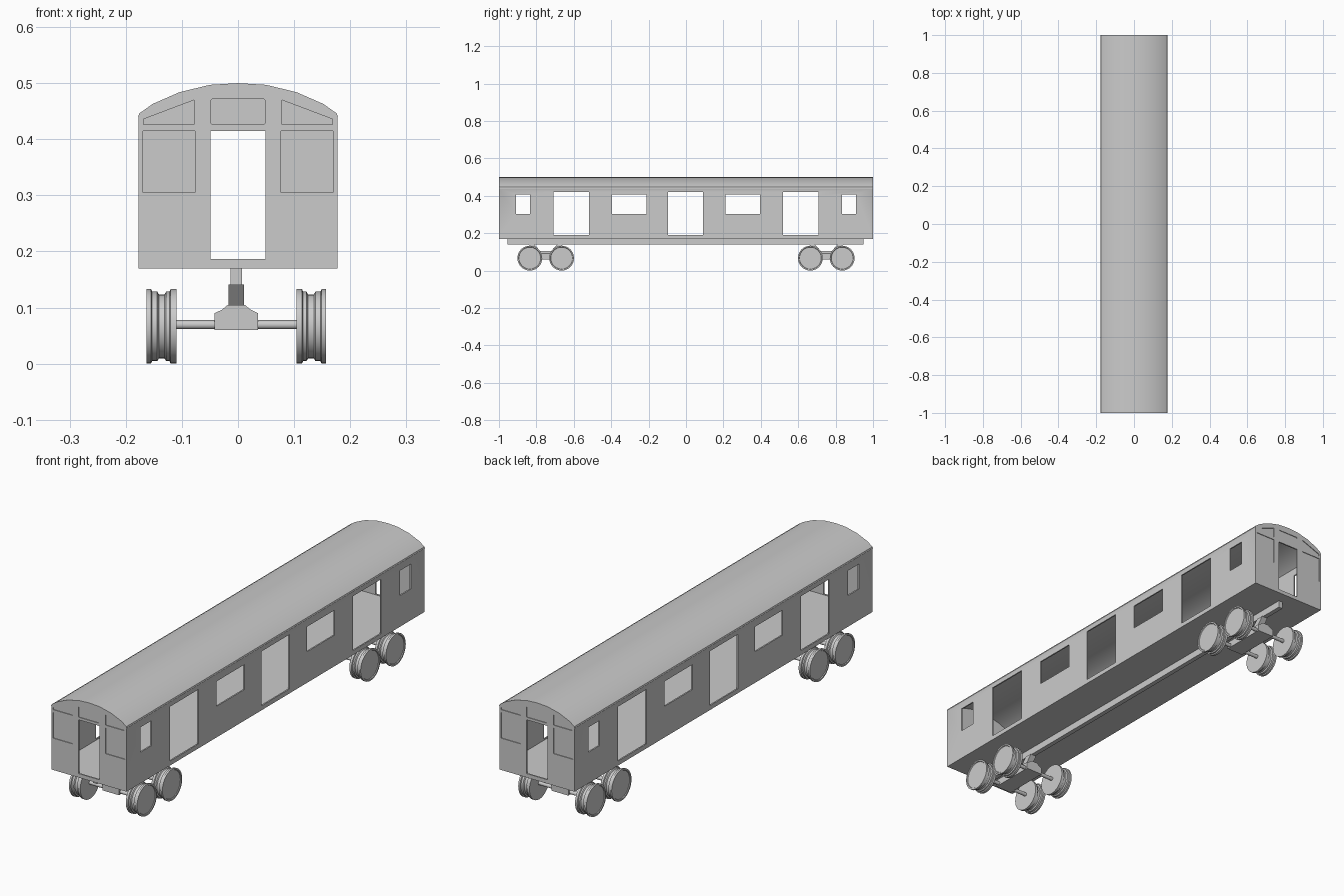
import bpy, bmesh, math
from mathutils import Vector, Matrix

if "Cube" in bpy.data.objects:
    bpy.data.objects.remove(bpy.data.objects["Cube"])


def mesh_object(name, bm, smooth=False):
    bmesh.ops.recalc_face_normals(bm, faces=bm.faces)
    me = bpy.data.meshes.new(name)
    bm.to_mesh(me)
    bm.free()
    ob = bpy.data.objects.new(name, me)
    bpy.context.collection.objects.link(ob)
    if smooth:
        select(ob)
        bpy.ops.object.shade_smooth_by_angle(angle=math.radians(30))
    return ob


def select(ob):
    bpy.ops.object.select_all(action='DESELECT')
    ob.select_set(True)
    bpy.context.view_layer.objects.active = ob


def add_prism(bm, pts, y0, y1):
    """Extrude an (x, z) outline along y."""
    a = [bm.verts.new((x, y0, z)) for x, z in pts]
    b = [bm.verts.new((x, y1, z)) for x, z in pts]
    bm.faces.new(a)
    bm.faces.new(b[::-1])
    n = len(pts)
    for i in range(n):
        bm.faces.new((a[i], b[i], b[(i + 1) % n], a[(i + 1) % n]))


def rect(x0, x1, z0, z1):
    return [(x0, z0), (x1, z0), (x1, z1), (x0, z1)]


def add_box(bm, x0, x1, y0, y1, z0, z1):
    add_prism(bm, rect(x0, x1, z0, z1), y0, y1)


def cut(target, bm, name):
    cutter = mesh_object(name, bm)
    cutter.hide_render = True
    mod = target.modifiers.new(name, 'BOOLEAN')
    mod.operation, mod.solver, mod.object = 'DIFFERENCE', 'EXACT', cutter
    select(target)
    bpy.ops.object.modifier_apply(modifier=mod.name)
    bpy.data.objects.remove(cutter)


def lathe(bm, profile, center, segs=32):
    """Revolve (x, radius) points around an x-parallel axis."""
    rings = []
    for x, r in profile:
        rings.append([bm.verts.new((x, center[0] + r * math.cos(t), center[1] + r * math.sin(t)))
                      for t in (2 * math.pi * i / segs for i in range(segs))])
    for a, b in zip(rings, rings[1:]):
        for i in range(segs):
            j = (i + 1) % segs
            bm.faces.new((a[i], a[j], b[j], b[i]))
    bm.faces.new(rings[0])
    bm.faces.new(rings[-1])


# Car body shell with arched roof
W, T = 0.177, 0.006
roof = [(0.178, 0.44), (0.176, 0.446), (0.152, 0.463), (0.104, 0.484), (0.05, 0.497)]
half = [(W, 0.17), (W, 0.438)] + roof
outer = half + [(0, 0.5)] + [(-x, z) for x, z in reversed(half)]
bm = bmesh.new()
add_prism(bm, outer, -1, 1)
body = mesh_object("car_body", bm)

inner_half = [(W - T, 0.184), (W - T, 0.44)] + [(x - T * 0.5, z - T) for x, z in roof[2:]]
inner = inner_half + [(0, 0.494)] + [(-x, z) for x, z in reversed(inner_half)]
bm = bmesh.new()
add_prism(bm, inner, -1 + T, 1 - T)
cut(body, bm, "cavity_cutter")

# Side doors and windows, end doors, recessed end panels
bm = bmesh.new()
openings = [(-0.095, 0.092, 0.189, 0.42)]
for s in (-1, 1):
    for a, b, z0, z1 in ((0.518, 0.708, 0.189, 0.42), (0.21, 0.396, 0.302, 0.408),
                         (0.833, 0.908, 0.302, 0.408)):
        openings.append((min(a * s, b * s), max(a * s, b * s), z0, z1))
for y0, y1, z0, z1 in openings:
    add_box(bm, -0.3, 0.3, y0, y1, z0, z1)
top_pane = [(-0.046, 0.426), (0.046, 0.426), (0.049, 0.429), (0.049, 0.469),
            (0.046, 0.472), (-0.046, 0.472), (-0.049, 0.469), (-0.049, 0.429)]
for s in (-1, 1):
    add_prism(bm, rect(-0.049, 0.049, 0.1865, 0.415), s * 0.97, s * 1.03)
    add_prism(bm, top_pane, s * 0.997, s * 1.03)
    for m in (-1, 1):
        slope = [(0.078, 0.426), (0.168, 0.426), (0.168, 0.436), (0.078, 0.47)]
        add_prism(bm, [(m * x, z) for x, z in slope], s * 0.997, s * 1.03)
        add_prism(bm, [(m * x, z) for x, z in rect(0.077, 0.169, 0.305, 0.415)], s * 0.997, s * 1.03)
cut(body, bm, "opening_cutter")
select(body)
bpy.ops.object.shade_smooth_by_angle(angle=math.radians(30))

# Centre sill under the floor
CX = -0.003
bm = bmesh.new()
add_box(bm, CX - 0.01, CX + 0.01, -0.955, 0.948, 0.14, 0.172)
mesh_object("centre_sill", bm)

# Bogies
R, ZC = 0.0665, 0.0665
wheel = [(0.107, R), (0.117, R), (0.119, 0.062), (0.125, 0.062), (0.128, 0.057), (0.138, 0.057),
         (0.141, 0.062), (0.150, 0.062), (0.152, R), (0.160, R), (0.160, 0.060), (0.157, 0.058)]
for end, s in (("front", -1), ("rear", 1)):
    yc = 0.75 * s
    for pos, y in (("outer", yc + 0.085 * s), ("inner", yc - 0.085 * s)):
        for side, m in (("left", -1), ("right", 1)):
            bm = bmesh.new()
            lathe(bm, [(CX + m * x, r) for x, r in wheel], (y, ZC))
            mesh_object(f"{end}_{pos}_{side}_wheel", bm, True)
        bm = bmesh.new()
        lathe(bm, [(CX - 0.11, 0.008), (CX + 0.11, 0.008)], (y, ZC + 0.003), 16)
        mesh_object(f"{end}_{pos}_axle", bm, True)

    # Bogie frame with a sloped top
    bm = bmesh.new()
    frame = [(-0.039, 0.06), (0.039, 0.06), (0.039, 0.09), (0.026, 0.096),
             (0.015, 0.105), (-0.015, 0.105), (-0.026, 0.096), (-0.039, 0.09)]
    add_prism(bm, [(CX + x, z) for x, z in frame], yc - 0.1, yc + 0.1)
    mesh_object(f"{end}_bogie_frame", bm)

    # Hanger struts from frame to sill
    bm = bmesh.new()
    for d in (-1, 1):
        pts = [(0.025, 0.1), (0.06, 0.1), (0.095, 0.141), (0.062, 0.141)]
        quads = [[bm.verts.new((CX + x, yc + d * y, z)) for y, z in pts] for x in (-0.014, 0.014)]
        bm.faces.new(quads[0])
        bm.faces.new(quads[1][::-1])
        for i in range(4):
            j = (i + 1) % 4
            bm.faces.new((quads[0][i], quads[0][j], quads[1][j], quads[1][i]))
    mesh_object(f"{end}_hanger_struts", bm)
